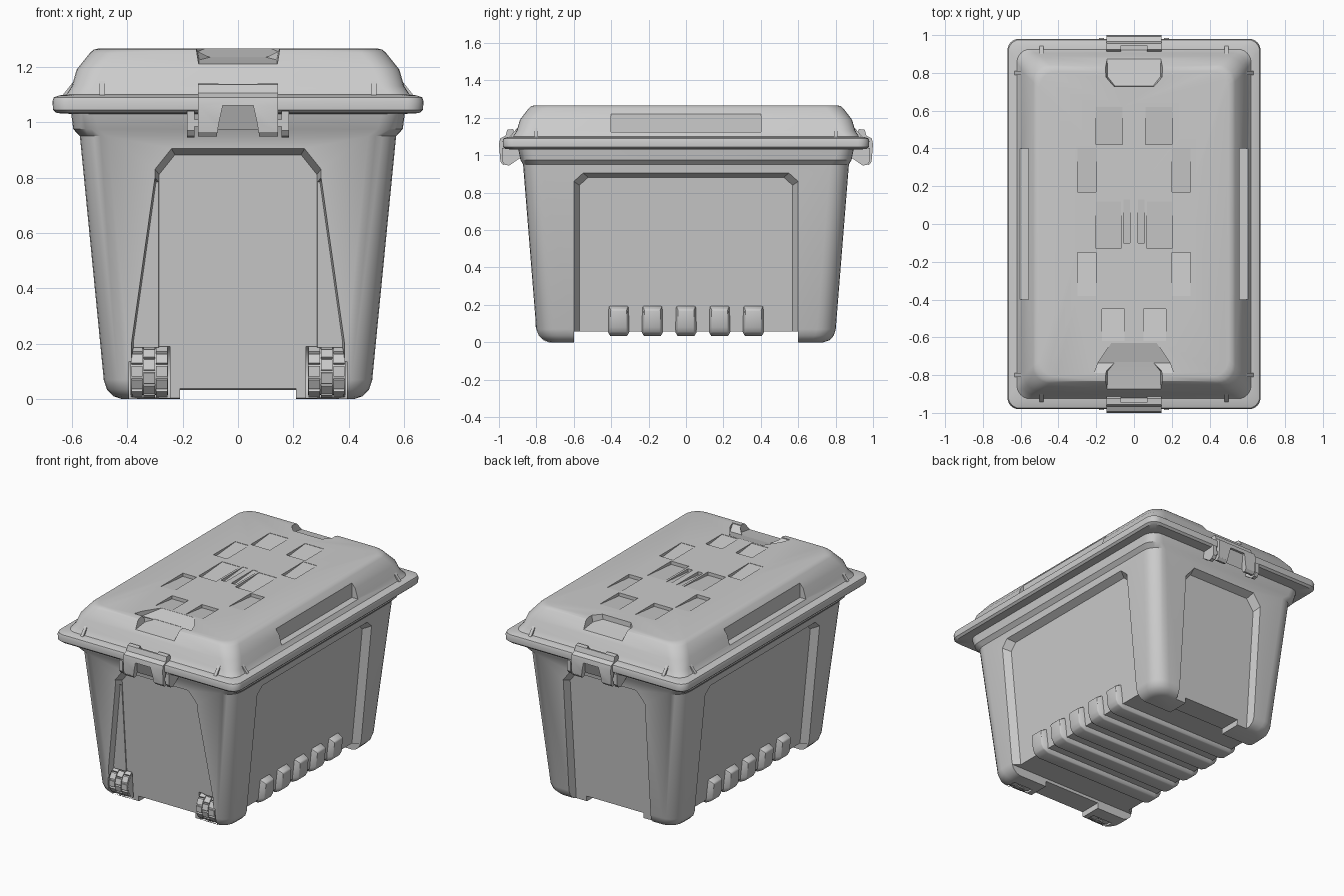
import bpy, bmesh, math
from mathutils import Matrix, Vector

if "Cube" in bpy.data.objects:
    bpy.data.objects.remove(bpy.data.objects["Cube"])


def finish(name, bm):
    bmesh.ops.recalc_face_normals(bm, faces=bm.faces)
    me = bpy.data.meshes.new(name)
    bm.to_mesh(me)
    bm.free()
    ob = bpy.data.objects.new(name, me)
    bpy.context.collection.objects.link(ob)
    return ob


def loft(name, rings, n=6):
    """Stack of rounded rectangles (half x, half y, corner radius, z)."""
    bm = bmesh.new()
    loops = []
    for hx, hy, r, z in rings:
        loop = []
        for q, (sx, sy) in enumerate([(1, 1), (-1, 1), (-1, -1), (1, -1)]):
            for i in range(n + 1):
                a = math.pi / 2 * (q + i / n)
                loop.append(bm.verts.new((sx * (hx - r) + r * math.cos(a),
                                          sy * (hy - r) + r * math.sin(a), z)))
        loops.append(loop)
    for a, b in zip(loops, loops[1:]):
        for i in range(len(a)):
            j = (i + 1) % len(a)
            bm.faces.new((a[i], a[j], b[j], b[i]))
    bm.faces.new(loops[0])
    bm.faces.new(loops[-1])
    return finish(name, bm)


def hull(name, pts):
    bm = bmesh.new()
    for p in pts:
        bm.verts.new(p)
    bmesh.ops.convex_hull(bm, input=bm.verts)
    bmesh.ops.dissolve_limit(bm, angle_limit=0.02, verts=bm.verts, edges=bm.edges)
    return finish(name, bm)


def box(name, x0, x1, y0, y1, z0, z1):
    return hull(name, [(x, y, z) for x in (x0, x1) for y in (y0, y1) for z in (z0, z1)])


def prism(name, profile, x0, x1):
    """Profile in (y, z) extruded along x."""
    bm = bmesh.new()
    a = [bm.verts.new((x0, y, z)) for y, z in profile]
    b = [bm.verts.new((x1, y, z)) for y, z in profile]
    bm.faces.new(a)
    bm.faces.new(b)
    for i in range(len(a)):
        j = (i + 1) % len(a)
        bm.faces.new((a[i], a[j], b[j], b[i]))
    return finish(name, bm)


def bake(ob):
    dg = bpy.context.evaluated_depsgraph_get()
    me = bpy.data.meshes.new_from_object(ob.evaluated_get(dg))
    ob.modifiers.clear()
    ob.data = me


def cut(ob, cutters):
    for c in cutters:
        m = ob.modifiers.new("cut", 'BOOLEAN')
        m.operation, m.solver, m.object = 'DIFFERENCE', 'EXACT', c
    bake(ob)
    for c in cutters:
        bpy.data.objects.remove(c)


def bevel(ob, w, seg=2):
    m = ob.modifiers.new("bevel", 'BEVEL')
    m.width, m.segments = w, seg
    bake(ob)


# Tapered wall positions of the tub
def wall_x(z): return 0.478 + 0.098 * z
def wall_y(z): return 0.795 + 0.08 * z


def recess(side, s, outline, depth, centre, k):
    """Panel cutter that follows the wall taper and narrows inwards."""
    pts = []
    for off, f in ((-depth, 1 - k), (depth, 1 + k)):
        for u, z in outline:
            u = centre[0] + (u - centre[0]) * f
            z = centre[1] + (z - centre[1]) * f
            pts.append((s * (wall_x(z) + off), u, z) if side
                       else (u, s * (wall_y(z) + off), z))
    return hull("recess_cutter", pts)


# Tub
rings = [(wall_x(z) - i, wall_y(z) - i, r, z) for z, i, r in
         ((0, .06, .07), (.01, .03, .09), (.035, .008, .1), (.07, 0, .1), (.95, 0, .1))]
rings += [(0.595, 0.885, 0.09, 0.975), (0.605, 0.9, 0.08, 1.05)]
tub = loft("tub", rings)

cutters = []
for s in (-1, 1):
    side = [(t * u, z) for t in (-1, 1) for u, z in ((.6, -.15), (.6, .86), (.55, .905))]
    end = [(t * u, z) for t in (-1, 1) for u, z in ((.3, -.15), (.3, .83), (.24, .905))]
    cutters.append(recess(True, s, side, 0.045, (0, .45), 0.05))
    cutters.append(recess(False, s, end, 0.05, (0, .45), 0.05))
    # flared channel down to each wheel, and the wheel well
    flare = [(s * u, z) for u, z in ((.3, .8), (.385, .2), (.385, -.1), (.15, -.1), (.15, .8))]
    cutters.append(recess(False, -1, flare, 0.045, (s * .2, .4), 0.04))
    well = [(-0.71 + 0.103 * math.cos(a * math.pi / 12), 0.1 + 0.103 * math.sin(a * math.pi / 12))
            for a in range(24)]
    cutters.append(prism("well_cutter", well, s * 0.32 - 0.074, s * 0.32 + 0.074))
# raised floor between the feet
cutters.append(box("floor_cutter", -1, 1, -.6, .6, -.2, .058))
cutters.append(box("arch_cutter", -.21, .21, -1.1, 1.1, -.2, .038))
cut(tub, cutters)

# Ribs wrapping the floor and lower sides
for i in range(-2, 3):
    y = i * 0.18
    rib = hull("floor_rib", [(s * x, y + t * w, z) for s in (-1, 1) for t in (-1, 1)
                             for x, z, w in ((.43, .033, .045), (.465, .05, .045), (.482, .08, .045),
                                             (.49, .175, .045), (.44, .2, .055), (.42, .06, .06))])
    bevel(rib, 0.008)

# Lid rim and dome
lid = loft("lid", [(.60, .90, .06, 1.03), (.655, .965, .06, 1.033), (.668, .978, .06, 1.045),
                   (.67, .98, .06, 1.075), (.665, .975, .06, 1.09), (.645, .955, .06, 1.097),
                   (.62, .925, .07, 1.10), (.60, .905, .08, 1.13), (.583, .888, .09, 1.19),
                   (.535, .842, .09, 1.25), (.522, .83, .09, 1.262), (.50, .808, .09, 1.267)])
cutters = []
for s in (-1, 1):
    # finger recess above each latch
    cutters.append(hull("finger_cutter", [
        (t * x, s * y, z) for t in (-1, 1) for x, y, z in
        ((.10, .73, 1.235), (.14, .78, 1.225), (.145, 1, 1.19),
         (.11, .725, 1.3), (.155, .775, 1.3), (.155, 1, 1.3))]))
    # shallow inset along the long top edges
    cutters.append(box("edge_cutter", s * .558, s * .8, -.4, .4, 1.125, 1.4))
    # stepped wedge pads on the top: x0, x1, low end y, high end y
    for x0, x1, lo, hi in ((.06, .2, .42, .62), (.2, .30, .17, .40), (.02, .055, -.1, .13),
                           (.2, .30, -.15, -.38), (.07, .2, -.13, .12), (.05, .17, -.45, -.62)):
        cutters.append(hull("pad_cutter", [(s * x, y, z) for x in (x0, x1) for y, z in
                                           ((lo, 1.245), (hi, 1.265), (lo, 1.3), (hi, 1.3))]))
# broad ramp ahead of the front finger recess
cutters.append(hull("ramp_cutter", [(t * x, y, z) for t in (-1, 1) for x, y, z in
                                    ((.12, -.63, 1.266), (.19, -.735, 1.235), (.21, -.79, 1.262),
                                     (.12, -.63, 1.3), (.19, -.735, 1.3), (.21, -.79, 1.3))]))
cut(lid, cutters)

# Small corner fins on the lid
for sx in (-1, 1):
    for sy in (-1, 1):
        hull("lid_fin", [(sx * (.49 + d), sy * y, z) for d in (-.01, .01)
                         for y, z in ((.95, 1.09), (.895, 1.155), (.87, 1.09))])
        hull("lid_fin", [(sx * x, sy * (.80 + d), z) for d in (-.01, .01)
                         for x, z in ((.64, 1.09), (.588, 1.155), (.56, 1.09))])

# Latches with hinge ears at both ends
for s in (-1, 1):
    prof = [(.905, 1.10), (.925, 1.14), (.955, 1.137), (.965, 1.105), (.993, 1.09), (1.0, 1.06),
            (.992, .965), (.978, .948), (.955, .955), (.94, 1.03)]
    latch = prism("latch", [(s * y, z) for y, z in prof], -.145, .145)
    pull = hull("pull_cutter", [(t * x, s * y, z) for t in (-1, 1) for x, y, z in
                                ((.08, .93, .9), (.08, 1.1, .9), (.055, .985, 1.06),
                                 (.055, 1.1, 1.06), (.075, .95, .97))])
    top = box("top_cutter", -.07, .07, s * .85, s * .945, 1.105, 1.3)
    cut(latch, [pull, top])
    for t in (-1, 1):
        prism("latch_ear", [(s * y, z) for y, z in
                            ((.88, 1.04), (.985, 1.04), (.985, .97), (.97, .95), (.945, .945), (.88, .99))],
              t * .158, t * .184)
        box("latch_pin", t * .13, t * .17, s * .955, s * .98, .985, 1.01)

# Wheels with staggered tread blocks
for s in (-1, 1):
    bm = bmesh.new()
    bmesh.ops.create_cone(bm, cap_ends=True, segments=32, radius1=.085, radius2=.085, depth=.136,
                          matrix=Matrix.Rotation(math.pi / 2, 4, 'Y'))
    for col in (-1, 0, 1):
        for i in range(12):
            a = math.tau * (i + 0.5 * (col == 0)) / 12
            bmesh.ops.create_cube(bm, size=1, matrix=Matrix.Rotation(a, 4, 'X')
                                  @ Matrix.Translation((col * .045, 0, .084))
                                  @ Matrix.Diagonal((.041, .038, .02, 1)))
    wheel = finish("wheel", bm)
    wheel.location = Vector((s * .32, -.71, .1))

# Smooth shading with crisp creases
for ob in bpy.data.objects:
    ob.select_set(True)
bpy.context.view_layer.objects.active = tub
bpy.ops.object.shade_smooth_by_angle(angle=math.radians(32))
